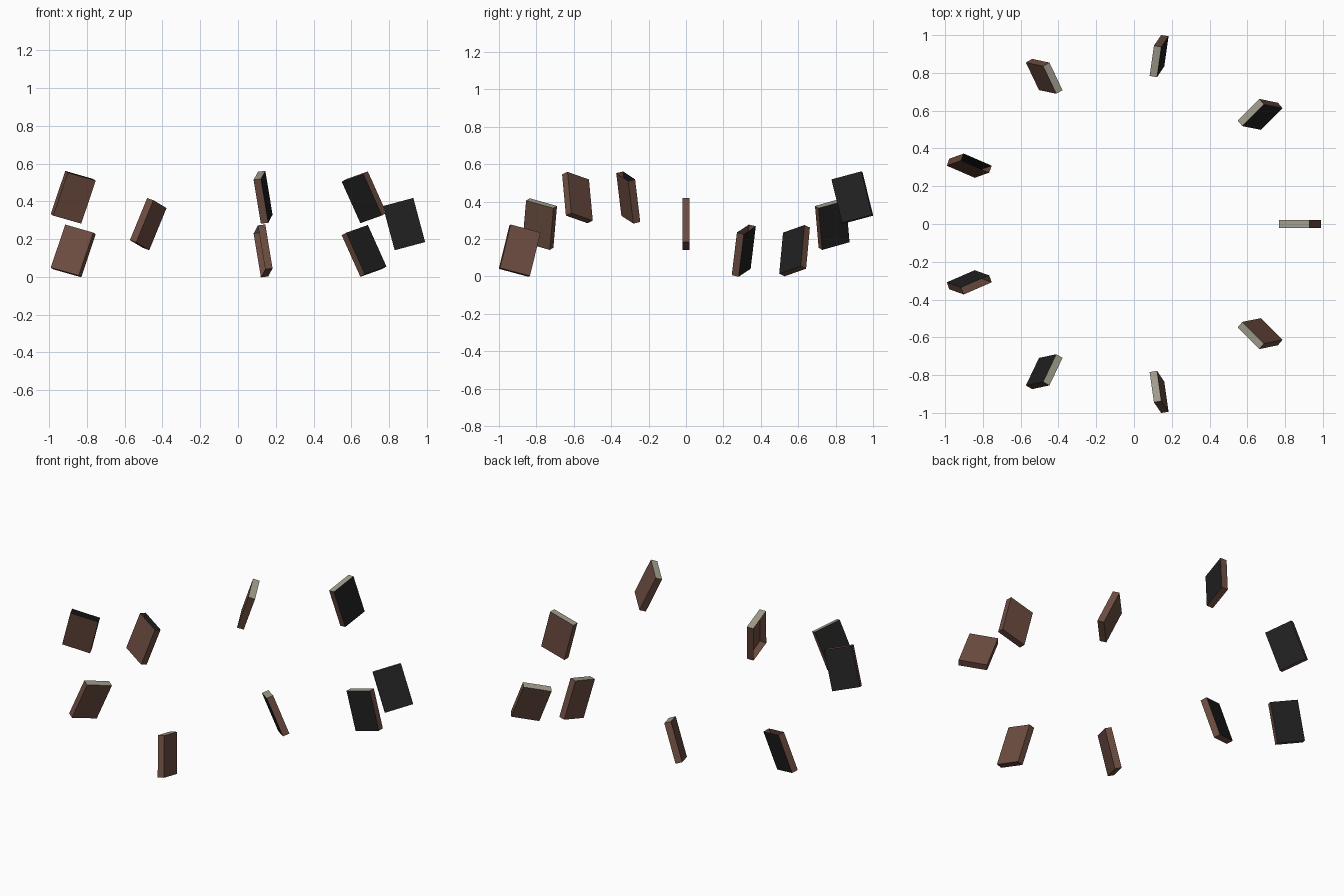
import bpy, bmesh, math
from mathutils import Matrix, Vector

if "Cube" in bpy.data.objects:
    bpy.data.objects.remove(bpy.data.objects["Cube"])

def material(name, rgb):
    m = bpy.data.materials.new(name)
    m.diffuse_color = (*rgb, 1)
    m.use_nodes = True
    m.node_tree.nodes["Principled BSDF"].inputs["Base Color"].default_value = m.diffuse_color
    return m

BROWN = material("brown_leather", (0.153, 0.074, 0.053))
BLACK = material("black_cover", (0.015, 0.015, 0.016))
PAPER = material("paper_edge", (0.36, 0.34, 0.27))

W, T, H = 0.167, 0.04, 0.242       # radial width, thickness, height
RADIUS, SHIFT = 0.903, -0.024      # ring of floating books
LEVELS = (0.28, 0.138, 0.422)      # heights repeat every three books
OPEN = {4: "top", 5: "top", 7: "front"}   # books with one missing face

for i in range(9):
    a = math.radians(40 * i)
    bm = bmesh.new()
    bmesh.ops.create_cube(bm, size=1)
    bmesh.ops.scale(bm, vec=(W, T, H), verts=bm.verts)
    bm.normal_update()
    # black front cover, paper top, brown everywhere else
    gone = []
    for f in bm.faces:
        side = "top" if f.normal.z > 0.5 else "front" if f.normal.y < -0.5 else "other"
        f.material_index = {"top": 2, "front": 1, "other": 0}[side]
        if OPEN.get(i) == side:
            gone.append(f)
    bmesh.ops.delete(bm, geom=gone, context='FACES_ONLY')
    # lean inward, sway sideways, turn around the ring
    lean = Matrix.Rotation(math.radians(-15), 4, 'Y')
    sway = Matrix.Rotation(-0.35 * math.sin(2 * a), 4, 'X')
    turn = Matrix.Rotation(a, 4, 'Z')
    pos = Vector((RADIUS * math.cos(a) + SHIFT, RADIUS * math.sin(a), LEVELS[i % 3]))
    bm.transform(Matrix.Translation(pos) @ turn @ sway @ lean)
    me = bpy.data.meshes.new("floating_book")
    bm.to_mesh(me)
    bm.free()
    for m in (BROWN, BLACK, PAPER):
        me.materials.append(m)
    bpy.context.collection.objects.link(bpy.data.objects.new(f"floating_book_{i + 1}", me))
